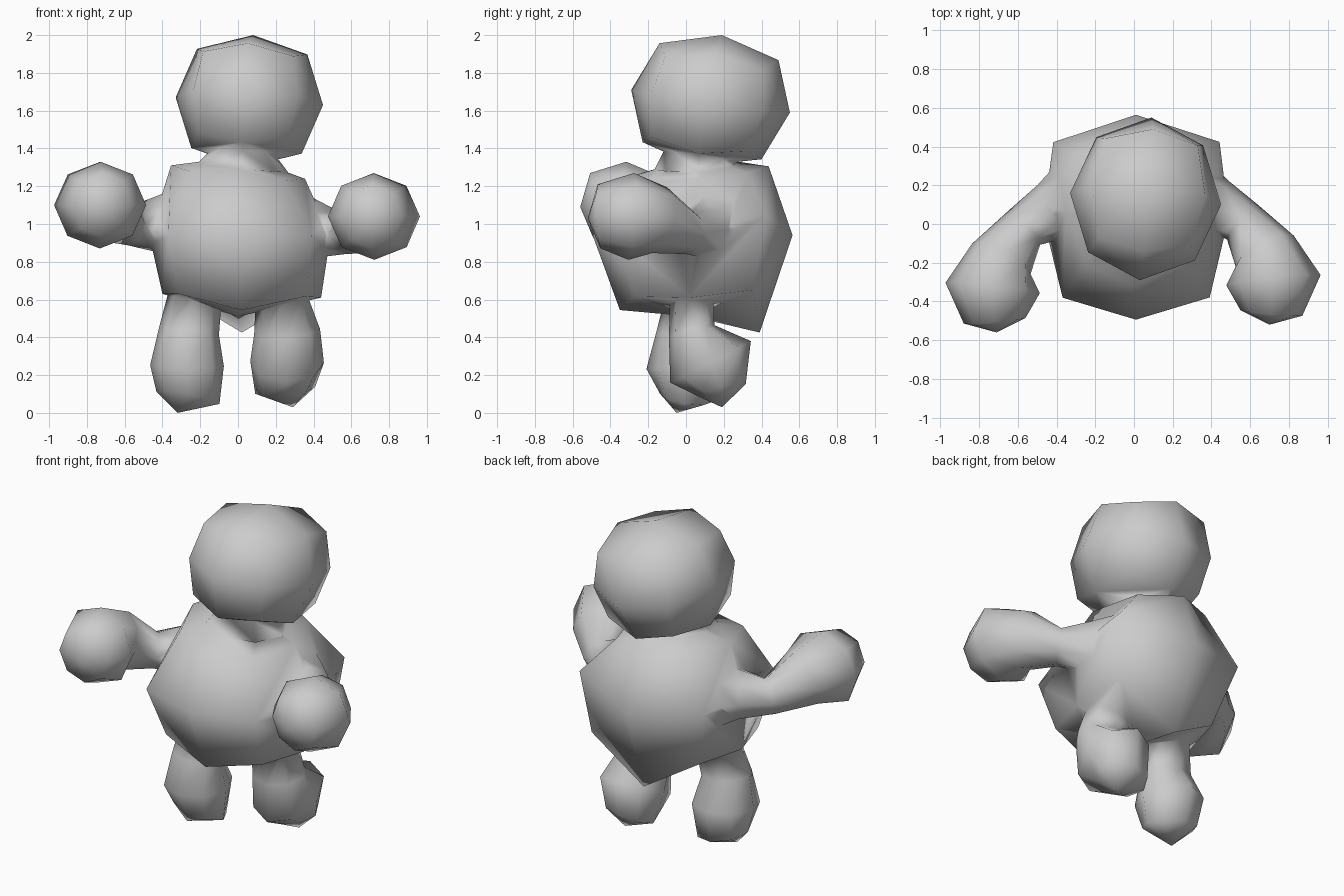
import bpy, bmesh
from math import sin, cos, pi
from mathutils import Vector, Matrix

cube = bpy.data.objects.get("Cube")
if cube:
    bpy.data.objects.remove(cube, do_unlink=True)

clay = bpy.data.materials.new("clay_grey")
clay.use_nodes = True
grey = (0.6, 0.6, 0.6, 1)
clay.diffuse_color = grey
clay.node_tree.nodes["Principled BSDF"].inputs["Base Color"].default_value = grey

SIDES = 8
X, Z = Vector((1, 0, 0)), Vector((0, 0, 1))


def finish(name, bm):
    bmesh.ops.recalc_face_normals(bm, faces=bm.faces)
    for face in bm.faces:
        face.smooth = True
    mesh = bpy.data.meshes.new(name)
    bm.to_mesh(mesh)
    bm.free()
    mesh.materials.append(clay)
    obj = bpy.data.objects.new(name, mesh)
    bpy.context.collection.objects.link(obj)
    return obj


def loft(name, path, ref, adjust=None):
    """Eight-sided skin along (centre, radius_u, radius_v); both ends close to a point."""
    bm = bmesh.new()
    centres = [Vector(p[0]) for p in path]
    rings = []
    for i in range(1, len(path) - 1):
        tangent = (centres[i + 1] - centres[i - 1]).normalized()
        u = (ref - tangent * ref.dot(tangent)).normalized()
        v = tangent.cross(u)
        ring = []
        for k in range(SIDES):
            a = 2 * pi * k / SIDES
            co = centres[i] + u * path[i][1] * cos(a) + v * path[i][2] * sin(a)
            ring.append(bm.verts.new(adjust(co, i, k % 2) if adjust else co))
        rings.append(ring)
    start, end = bm.verts.new(centres[0]), bm.verts.new(centres[-1])
    for k in range(SIDES):
        n = (k + 1) % SIDES
        for a, b in zip(rings, rings[1:]):
            bm.faces.new((a[k], a[n], b[n], b[k]))
        bm.faces.new((start, rings[0][n], rings[0][k]))
        bm.faces.new((end, rings[-1][k], rings[-1][n]))
    return finish(name, bm)


def arm(name, side, shift):
    """Flared shoulder, thin elbow, ball hand; the shift grows towards the hand."""
    path = [
        ((0.20, 0.16, 0.97), 0, 0),
        ((0.30, 0.13, 0.98), 0.21, 0.22),
        ((0.42, 0.085, 0.97), 0.15, 0.155),
        ((0.56, 0.01, 0.95), 0.11, 0.12),
        ((0.675, -0.14, 1.02), 0.18, 0.17),
        ((0.72, -0.29, 1.04), 0.23, 0.245),
        ((0.71, -0.46, 1.04), 0.17, 0.16),
        ((0.70, -0.52, 1.03), 0, 0)]
    placed = []
    for i, (co, ru, rv) in enumerate(path):
        p = Vector(co) + Vector(shift) * min(1, i / 4)
        p.x *= side
        placed.append((p, ru, rv))
    return loft(name, placed, Z)


# Head: rounded cube, slightly skewed, fuller above and below its middle
bm = bmesh.new()
bmesh.ops.create_cube(bm, size=2)
bmesh.ops.subdivide_edges(bm, edges=bm.edges[:], cuts=1, use_grid_fill=True)
skew = Matrix(((0.39, 0.03, 0.02), (-0.03, 0.42, 0.06), (-0.02, -0.06, 0.35)))
for v in bm.verts:
    swell = 1.06 if v.co.length > 1.1 and abs(v.co.z) > 0.5 else 1
    v.co = Vector((0.06, 0.13, 1.65)) + skew @ v.co.normalized() * swell
head = finish("head", bm)


# Body: tilted shoulders, broad back, lower rim dipping at front and back
def shape_body(co, ring, corner):
    back = co.y > 0.2
    if ring == 1:
        co.z = 1.27 - 0.1 * co.x + 0.08 * co.y
        return co
    if corner:
        co.x *= 1.12
        co.y *= 1.12
    if ring == 2:
        co.z = 0.94
        if corner and back:
            co.x *= 1.13
            co.y -= 0.035
            co.z = 1.05 if co.x > 0 else 1.0
    elif corner and back and co.x > 0:
        co += Vector((0.05, 0.04, 0.04))
    elif abs(co.x - 0.02) < 0.01:
        co.z -= 0.19 if back else 0.08
    return co


body = loft("body", [
    ((0.03, 0.08, 1.36), 0, 0),
    ((0, 0.06, 1.28), 0.355, 0.38),
    ((0.01, 0.035, 0.94), 0.48, 0.53),
    ((0.02, 0.02, 0.62), 0.42, 0.37),
    ((0, 0.03, 0.51), 0, 0)], X, shape_body)

# Neck: short narrow flare between body and head
neck = loft("neck", [
    ((0.02, 0.07, 1.24), 0, 0),
    ((0.02, 0.07, 1.29), 0.25, 0.25),
    ((0.03, 0.07, 1.38), 0.17, 0.18),
    ((0.04, 0.09, 1.48), 0.20, 0.20),
    ((0.04, 0.10, 1.56), 0, 0)], X)

# Legs swelling into rounded feet, the left one kicked back
left_leg = loft("left_leg", [
    ((0.22, 0.03, 0.75), 0, 0),
    ((0.23, 0.03, 0.62), 0.14, 0.115),
    ((0.26, 0.03, 0.43), 0.175, 0.125),
    ((0.26, 0.13, 0.27), 0.195, 0.24),
    ((0.25, 0.19, 0.12), 0.16, 0.13),
    ((0.29, 0.19, 0.03), 0, 0)], X)
right_leg = loft("right_leg", [
    ((-0.21, 0.03, 0.75), 0, 0),
    ((-0.23, 0.01, 0.62), 0.145, 0.115),
    ((-0.26, -0.03, 0.43), 0.16, 0.125),
    ((-0.27, -0.01, 0.25), 0.195, 0.20),
    ((-0.265, 0.0, 0.08), 0.17, 0.14),
    ((-0.32, -0.05, 0.00), 0, 0)], X)

# Arms
left_arm = arm("left_arm", 1, (0, 0, 0))
right_arm = arm("right_arm", -1, (0.01, -0.04, 0.06))

# Fuse every part into one continuous skin
parts = [neck, head, left_arm, right_arm, left_leg, right_leg]
for part in parts:
    union = body.modifiers.new("join_" + part.name, "BOOLEAN")
    union.operation = "UNION"
    union.solver = "EXACT"
    union.object = part
bpy.context.view_layer.update()
fused = bpy.data.meshes.new_from_object(
    body.evaluated_get(bpy.context.evaluated_depsgraph_get()))
body.modifiers.clear()
for part in parts:
    bpy.data.objects.remove(part, do_unlink=True)
bm = bmesh.new()
bm.from_mesh(fused)
bmesh.ops.remove_doubles(bm, verts=bm.verts, dist=0.02)
for face in bm.faces:
    face.smooth = True
    face.material_index = 0
bm.to_mesh(fused)
bm.free()
fused.materials.clear()
fused.materials.append(clay)
body.data = fused
body.name = "fused_figure"
